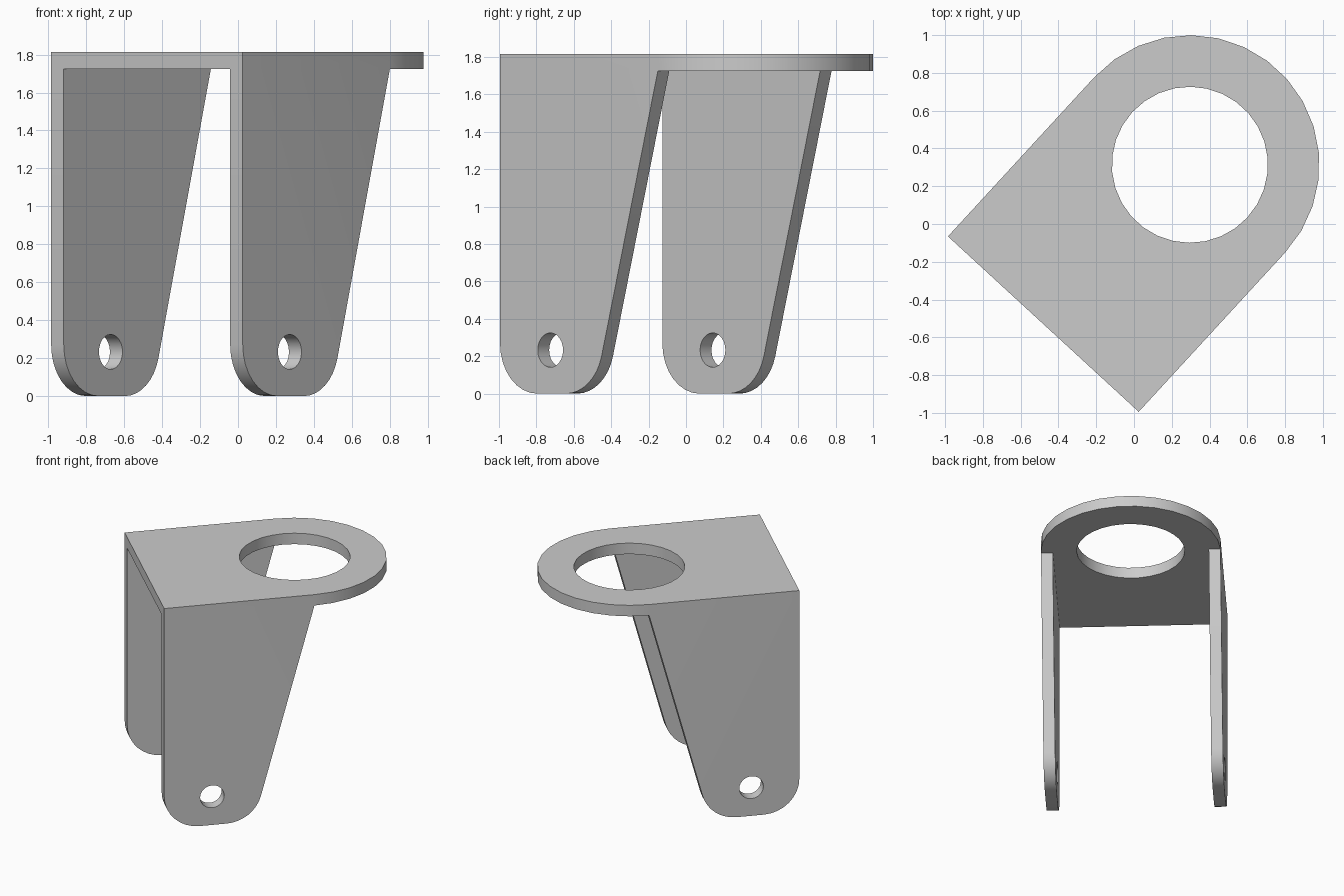
import bpy, bmesh, math
from mathutils import Matrix, Vector

cube = bpy.data.objects.get("Cube")
if cube:
    bpy.data.objects.remove(cube, do_unlink=True)

HALF = 0.686       # half width of the bracket, also the radius of its round end
REACH = 1.146      # distance from the straight edge to the round end's centre
TOP = 1.815
THICK = 0.09
FILLET = 0.27

grey = bpy.data.materials.new("plain_grey")
grey.use_nodes = True
grey.diffuse_color = (0.6, 0.6, 0.6, 1)
grey.node_tree.nodes["Principled BSDF"].inputs["Base Color"].default_value = (0.6, 0.6, 0.6, 1)


def arc(cx, cy, r, start, end, steps):
    return [(cx + r * math.cos(start + (end - start) * i / steps),
             cy + r * math.sin(start + (end - start) * i / steps)) for i in range(steps + 1)]


def fillet(before, corner, after, r, steps=8):
    """Points of a round that replaces a counter-clockwise convex corner."""
    b, c, a = Vector(before), Vector(corner), Vector(after)
    d1, d2 = (b - c).normalized(), (a - c).normalized()
    half = d1.angle(d2) / 2
    centre = c + (d1 + d2).normalized() * r / math.sin(half)
    start = math.atan2(d1.x, -d1.y) + math.pi
    start = math.atan2(-d1.y, -d1.x) - math.pi / 2
    return arc(centre.x, centre.y, r, start, start + math.pi - 2 * half, steps)


def prism(name, outline, depth, matrix):
    """Extrude a flat outline along its local z, then place it."""
    bm = bmesh.new()
    face = bm.faces.new([bm.verts.new((x, y, 0)) for x, y in outline])
    side = bmesh.ops.extrude_face_region(bm, geom=[face])["geom"]
    bmesh.ops.translate(bm, vec=(0, 0, depth),
                        verts=[v for v in side if isinstance(v, bmesh.types.BMVert)])
    bmesh.ops.transform(bm, matrix=matrix, verts=bm.verts)
    bmesh.ops.recalc_face_normals(bm, faces=bm.faces)
    mesh = bpy.data.meshes.new(name)
    bm.to_mesh(mesh)
    bm.free()
    mesh.materials.append(grey)
    obj = bpy.data.objects.new(name, mesh)
    bpy.context.collection.objects.link(obj)
    return obj


def combine(target, other, operation):
    mod = target.modifiers.new(operation.lower(), 'BOOLEAN')
    mod.operation, mod.object, mod.solver = operation, other, 'EXACT'
    other.hide_render = True
    bpy.context.view_layer.objects.active = target
    bpy.ops.object.modifier_apply(modifier=mod.name)
    bpy.data.objects.remove(other, do_unlink=True)


# Top plate with one round end
plate = [(-HALF, 0), (HALF, 0)] + arc(0, REACH, HALF, 0, math.pi, 15)
bracket = prism("clevis_bracket", plate, THICK, Matrix.Translation((0, 0, TOP - THICK)))

# Tapered legs with rounded feet; the outline is drawn in depth and height
foot_back, shoulder, joint = (0.684, 0), (REACH, TOP - THICK), TOP - THICK / 2
leg = ([(0, joint)] + fillet((0, joint), (0, 0), foot_back, FILLET)
       + fillet((0, 0), foot_back, shoulder, FILLET) + [shoulder, (REACH, joint)])
upright = Matrix(((0, 0, 1, 0), (1, 0, 0, 0), (0, 1, 0, 0), (0, 0, 0, 1)))
for x in (-HALF, HALF - THICK):
    combine(bracket, prism("leg", leg, THICK, Matrix.Translation((x, 0, 0)) @ upright), 'UNION')

# Large hole through the plate and a pin hole through both legs
hole = arc(0, REACH, 0.413, 0, 2 * math.pi, 30)[:-1]
combine(bracket, prism("plate_hole", hole, 1, Matrix.Translation((0, 0, 1.4))), 'DIFFERENCE')
pin = arc(0.366, 0.233, 0.092, 0, 2 * math.pi, 24)[:-1]
combine(bracket, prism("pin_hole", pin, 2, Matrix.Translation((-1, 0, 0)) @ upright), 'DIFFERENCE')

# Merge flush faces and turn the bracket to its resting direction
bm = bmesh.new()
bm.from_mesh(bracket.data)
bmesh.ops.remove_doubles(bm, verts=bm.verts, dist=0.0005)
bmesh.ops.dissolve_limit(bm, angle_limit=math.radians(0.5), verts=bm.verts, edges=bm.edges)
bmesh.ops.transform(bm, verts=bm.verts, matrix=Matrix.Translation((-0.48, -0.53, 0))
                    @ Matrix.Rotation(math.radians(-42.6), 4, 'Z'))
bm.to_mesh(bracket.data)
bm.free()

bpy.ops.object.select_all(action='DESELECT')
bracket.select_set(True)
bpy.context.view_layer.objects.active = bracket
bpy.ops.object.shade_smooth_by_angle(angle=math.radians(30))
